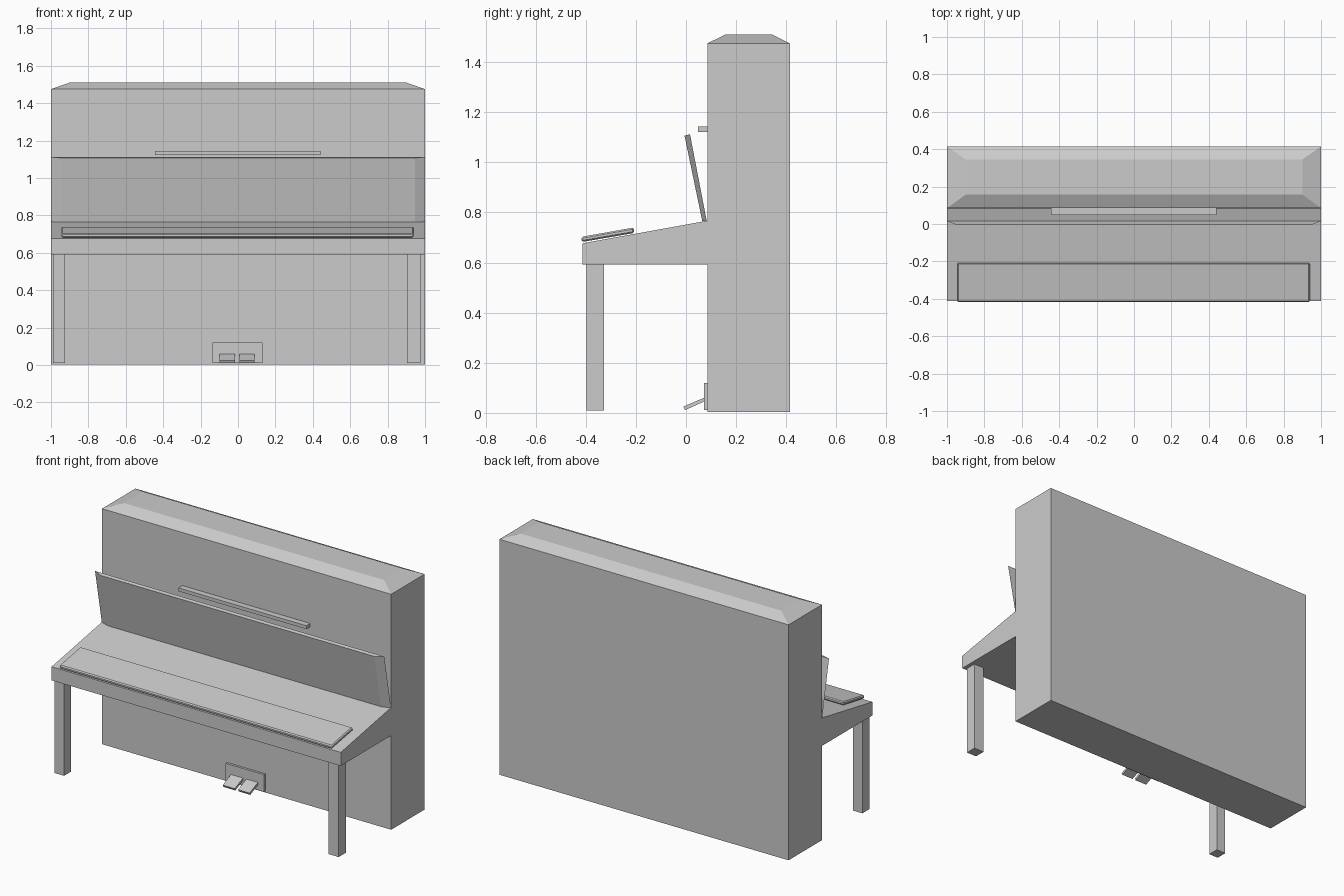
import bpy, bmesh

if "Cube" in bpy.data.objects:
    bpy.data.objects.remove(bpy.data.objects["Cube"])


def loft(name, a, b):
    """Solid between two matching closed loops of 3D points."""
    bm = bmesh.new()
    va = [bm.verts.new(p) for p in a]
    vb = [bm.verts.new(p) for p in b]
    n = len(a)
    bm.faces.new(va)
    bm.faces.new(vb[::-1])
    for i in range(n):
        j = (i + 1) % n
        bm.faces.new((va[i], vb[i], vb[j], va[j]))
    bmesh.ops.recalc_face_normals(bm, faces=bm.faces)
    me = bpy.data.meshes.new(name)
    bm.to_mesh(me)
    bm.free()
    ob = bpy.data.objects.new(name, me)
    bpy.context.collection.objects.link(ob)
    return ob


def extrude_x(name, profile, x0, x1):
    """Extrude a (y, z) side profile along x."""
    return loft(name, [(x0, y, z) for y, z in profile], [(x1, y, z) for y, z in profile])


def box(name, x0, x1, y0, y1, z0, z1):
    return extrude_x(name, [(y0, z0), (y1, z0), (y1, z1), (y0, z1)], x0, x1)


def rect(x, y0, y1, z):
    return [(-x, y0, z), (x, y0, z), (x, y1, z), (-x, y1, z)]


# Tall cabinet and its chamfered top
box("cabinet", -1, 1, 0.085, 0.415, 0.003, 1.475)
loft("cabinet_top", rect(1, 0.085, 0.415, 1.475), rect(0.9, 0.157, 0.345, 1.51))

# Sloped keyboard shelf
extrude_x("keyboard_shelf",
          [(-0.413, 0.592), (0.085, 0.592), (0.085, 0.767), (-0.413, 0.677)], -1, 1)

# Raised key slab with softened edges
keys = extrude_x("keys", [(-0.417, 0.682), (-0.207, 0.718), (-0.208, 0.74), (-0.417, 0.703)],
                 -0.945, 0.94)
bevel = keys.modifiers.new("edge", 'BEVEL')
bevel.width = 0.006
bevel.segments = 1

# Open lid leaning forward, ends chamfered toward the front
loft("lid",
     [(-1, 0.083, 0.765), (1, 0.083, 0.765), (1, 0.016, 1.112), (-1, 0.016, 1.112)],
     [(-0.945, 0.065, 0.765), (0.945, 0.065, 0.765), (0.945, -0.006, 1.107), (-0.945, -0.006, 1.107)])

# Music ledge
box("music_ledge", -0.445, 0.44, 0.047, 0.087, 1.122, 1.143)

# Front legs
for side, x0, x1 in (("left", -0.99, -0.924), ("right", 0.904, 0.975)):
    box("front_leg_" + side, x0, x1, -0.398, -0.328, 0.01, 0.6)

# Pedal plate and two tilted pedals
box("pedal_plate", -0.135, 0.13, 0.071, 0.087, 0.012, 0.12)
for side, x0, x1 in (("left", -0.098, -0.015), ("right", 0.008, 0.088)):
    extrude_x("pedal_" + side,
              [(-0.004, 0.011), (0.076, 0.047), (0.076, 0.062), (-0.011, 0.025)], x0, x1)
